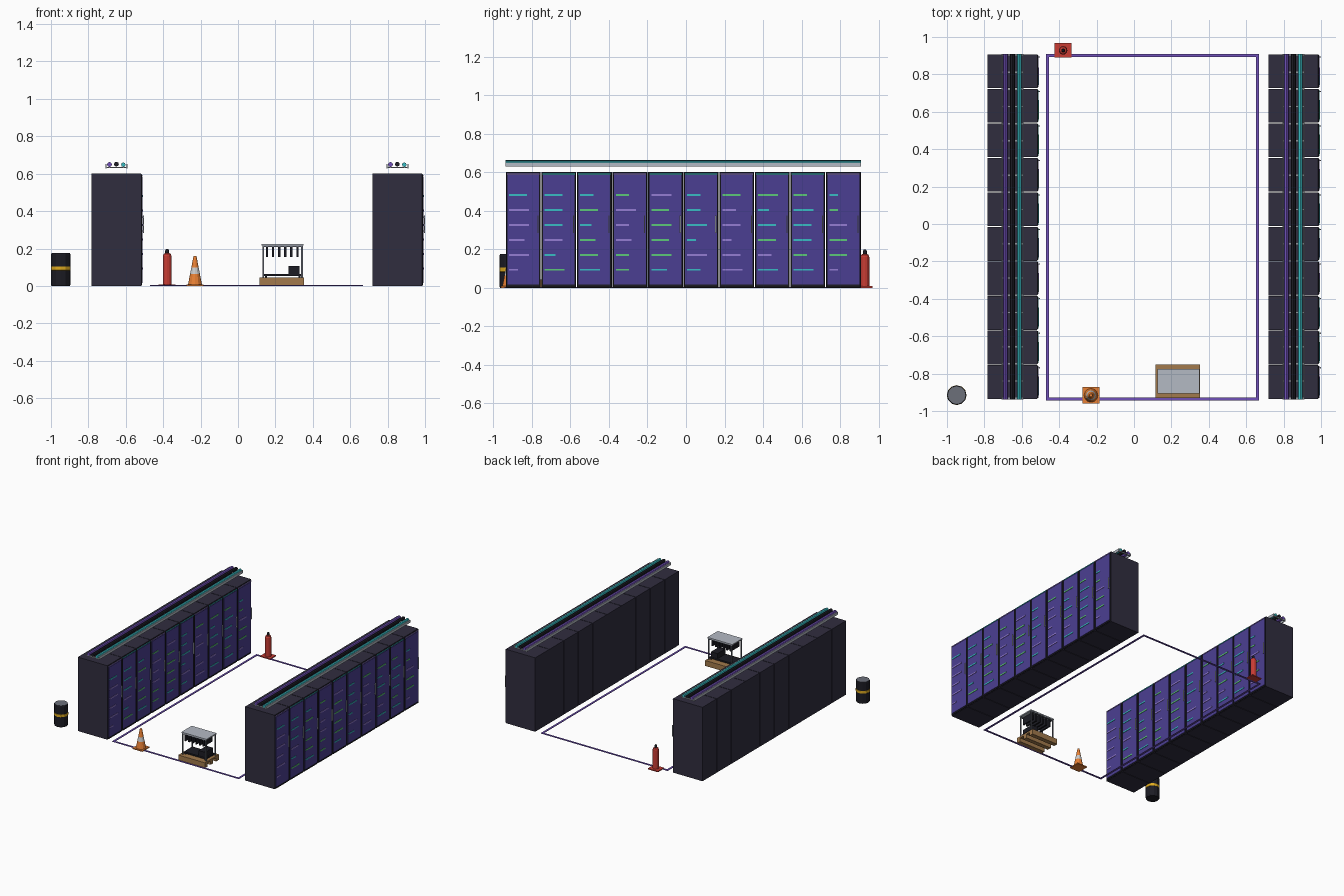
import bpy, bmesh, math
from mathutils import Matrix, Vector

if "Cube" in bpy.data.objects:
    bpy.data.objects.remove(bpy.data.objects["Cube"])


def material(name, code):
    m = bpy.data.materials.new(name)
    srgb = [int(code[i:i + 2], 16) / 255 for i in (0, 2, 4)]
    m.diffuse_color = [((c + 0.055) / 1.055) ** 2.4 if c > 0.04 else c / 12.92 for c in srgb] + [1]
    m.use_nodes = True
    m.node_tree.nodes["Principled BSDF"].inputs["Base Color"].default_value = m.diffuse_color
    return m


DARK = material("cabinet_dark", "302d3f")
BLACK = material("black", "1c1c24")
PURPLE = material("door_purple", "4b3f92")
LINE = material("line_purple", "7050b8")
TEAL = material("teal", "38bcc4")
GREEN = material("green", "5cc878")
LILAC = material("lilac", "957dd4")
STEEL = material("steel", "b4bac4")
LID = material("lid_grey", "6c707a")
WOOD = material("wood", "a27a4c")
RED = material("red", "c83c34")
ORANGE = material("orange", "e88034")
YELLOW = material("yellow", "e0ac20")
WHITE = material("white", "e0e0e0")


def finish(name, bm, mats, bevel=0):
    me = bpy.data.meshes.new(name)
    bm.to_mesh(me)
    bm.free()
    for m in mats:
        me.materials.append(m)
    ob = bpy.data.objects.new(name, me)
    bpy.context.collection.objects.link(ob)
    if bevel:
        mod = ob.modifiers.new("bevel", "BEVEL")
        mod.width, mod.segments = bevel, 1
    return ob


def boxes(name, mat, ranges, bevel=0):
    """Boxes given as (x0, x1, y0, y1, z0, z1), joined in one object."""
    bm = bmesh.new()
    for x0, x1, y0, y1, z0, z1 in ranges:
        mtx = Matrix.Translation(((x0 + x1) / 2, (y0 + y1) / 2, (z0 + z1) / 2))
        bmesh.ops.create_cube(bm, size=1, matrix=mtx @ Matrix.Diagonal((x1 - x0, y1 - y0, z1 - z0, 1)))
    return finish(name, bm, [mat], bevel)


def lathe(name, x, y, profile, mats, sides=12):
    """Profile of (radius, z, material index of the band above)."""
    bm = bmesh.new()
    rings = [[bm.verts.new((x + r * math.cos(2 * math.pi * i / sides),
                            y + r * math.sin(2 * math.pi * i / sides), z))
              for i in range(sides)] for r, z, _ in profile]
    for k in range(len(rings) - 1):
        for i in range(sides):
            j = (i + 1) % sides
            f = bm.faces.new((rings[k][i], rings[k][j], rings[k + 1][j], rings[k + 1][i]))
            f.material_index = profile[k][2]
    bm.faces.new(rings[0][::-1]).material_index = profile[0][2]
    bm.faces.new(rings[-1]).material_index = profile[-1][2]
    return finish(name, bm, mats)


def cable(name, mat, x, z, r):
    bm = bmesh.new()
    mtx = Matrix.Translation((x, (Y0 + Y1) / 2, z)) @ Matrix.Rotation(math.pi / 2, 4, 'X')
    bmesh.ops.create_cone(bm, cap_ends=True, segments=8, radius1=r, radius2=r, depth=Y1 - Y0, matrix=mtx)
    return finish(name, bm, [mat])


Y0, Y1, COUNT = -0.937, 0.909, 10
PITCH = (Y1 - Y0) / COUNT

# Status lights per cabinet, top row first: colour letter + length step
LIGHTS = ["T8P9P9P7P9P4", "T8T8T8P8T5G9", "T6G8T5G7G8T9", "G6P9P6P7G6G6", "P9G8G9G8G9T7",
          "T6T6T9T4P9T6", "G8P6P8P4P8P9", "G9T5T8G8P6T9", "G6T9T8T8G6T9", "T4G4P8G8G8P4"]
TRIM = "PTTPTTPTTP"
COLOURS = {"T": ("teal", TEAL), "P": ("lilac", LILAC), "G": ("green", GREEN)}


def cabinet_row(side, x):
    """A row of cabinets; x is the back, doors face +x."""
    front = x + 0.264
    bodies, frames, panels, kicks, handles = [], [], [], [], []
    lights = {c: [] for c in COLOURS}
    for i in range(COUNT):
        a = Y0 + i * PITCH + 0.002
        b = a + PITCH - 0.004
        bodies.append((x, front, a, b, 0, 0.6))
        frames.append((front - 0.002, front + 0.005, a + 0.001, b - 0.001, 0.002, 0.598))
        panels.append((front, front + 0.008, a + 0.008, b - 0.008, 0.016, 0.584))
        kicks.append((front, front + 0.007, a + 0.006, b - 0.006, 0.003, 0.012))
        lights[TRIM[i]].append((front, front + 0.008, a + 0.006, b - 0.006, 0.587, 0.594))
        # handle bar with two standoffs
        h = b - 0.014
        handles += [(front + 0.011, front + 0.016, h - 0.003, h + 0.003, 0.284, 0.376)]
        handles += [(front + 0.006, front + 0.013, h - 0.002, h + 0.002, z, z + 0.006) for z in (0.29, 0.364)]
        for k in range(6):
            c, n = LIGHTS[i][2 * k], int(LIGHTS[i][2 * k + 1])
            z = 0.481 - k * 0.0775
            lights[c].append((front + 0.006, front + 0.011, a + 0.017, a + 0.017 + n * 0.0115,
                              z - 0.005, z + 0.005))
    boxes(side + "_cabinets", DARK, bodies)
    boxes(side + "_door_frames", BLACK, frames, 0.003)
    boxes(side + "_door_panels", PURPLE, panels)
    boxes(side + "_kick_plates", BLACK, kicks)
    boxes(side + "_door_handles", STEEL, handles)
    for c, (word, mat) in COLOURS.items():
        boxes(side + "_lights_" + word, mat, lights[c])
    # overhead cable ladder
    m = x + 0.133
    rails = [(m + s - 0.003, m + s + 0.003, Y0, Y1, 0.629, 0.651) for s in (-0.056, 0.056)]
    rungs = [(m - 0.056, m + 0.056, y - 0.006, y + 0.006, 0.631, 0.637)
             for y in (Y0 + 0.006 + (Y1 - Y0 - 0.012) * i / 20 for i in range(21))]
    boxes(side + "_cable_tray", STEEL, rails + rungs)
    cable(side + "_purple_cable", LINE, m - 0.037, 0.649, 0.013)
    cable(side + "_black_cable", BLACK, m, 0.651, 0.013)
    cable(side + "_teal_cable", TEAL, m + 0.037, 0.648, 0.012)


cabinet_row("left", -0.783)
cabinet_row("right", 0.719)

# Painted floor outline
fx0, fx1, fy0, fy1, w = -0.47, 0.668, -0.943, 0.908, 0.016
boxes("floor_outline", LINE, [(fx0, fx1, fy0, fy0 + w, 0, 0.004), (fx0, fx1, fy1 - w, fy1, 0, 0.004),
                              (fx0, fx0 + w, fy0 + w, fy1 - w, 0, 0.004),
                              (fx1 - w, fx1, fy0 + w, fy1 - w, 0, 0.004)])

# Fire extinguisher
boxes("extinguisher_base", RED, [(-0.425, -0.335, 0.89, 0.967, 0, 0.008)])
lathe("extinguisher", -0.379, 0.928,
      [(0.023, 0.008, 0), (0.023, 0.16, 0), (0.019, 0.171, 0), (0.01, 0.176, 1), (0.01, 0.19, 1), (0.006, 0.198, 1)],
      [RED, BLACK])

# Traffic cone
boxes("cone_base", ORANGE, [(-0.275, -0.185, -0.961, -0.871, 0, 0.008)])
lathe("traffic_cone", -0.23, -0.916,
      [(0.037, 0.008, 0), (0.0265, 0.063, 1), (0.0195, 0.098, 0), (0.008, 0.16, 0)], [ORANGE, WHITE])

# Barrel with yellow band and grey lid
lathe("barrel", -0.948, -0.915,
      [(0.049, 0, 0), (0.052, 0.006, 0), (0.052, 0.083, 1), (0.053, 0.084, 1), (0.053, 0.104, 1),
       (0.052, 0.105, 0), (0.052, 0.168, 0), (0.049, 0.175, 2)], [BLACK, YELLOW, LID])

# Pallet: three runners under a boarded deck
runners = [(0.116, 0.354, y, y + 0.035, 0, 0.031) for y in (-0.931, -0.858, -0.785)]
boxes("pallet", WOOD, runners + [(0.116, 0.354, -0.931, -0.75, 0.03, 0.044)])

# Open rig: frame, top plate, hanging cards, board and power unit
px, py = (0.13, 0.338), (-0.904, -0.785)
boxes("rig_posts", LID, [(x, x + 0.009, y, y + 0.009, 0.044, 0.216) for x in px for y in py])
boxes("rig_rails", LID, [(0.13, 0.347, y, y + 0.009, 0.208, 0.216) for y in py])
boxes("rig_top", STEEL, [(0.126, 0.35, -0.906, -0.774, 0.215, 0.224)])
boxes("rig_cards", BLACK, [(x - 0.006, x + 0.006, -0.9, -0.79, 0.155, 0.214)
                           for x in (0.155 + i * 0.0325 for i in range(6))])
boxes("rig_board", BLACK, [(0.14, 0.338, -0.893, -0.787, 0.052, 0.064)])
boxes("rig_board_feet", BLACK, [(x, x + 0.01, y, y + 0.01, 0.044, 0.053)
                                for x in (0.145, 0.323) for y in (-0.89, -0.8)])
boxes("rig_power_unit", BLACK, [(0.27, 0.328, -0.89, -0.79, 0.063, 0.106)])
